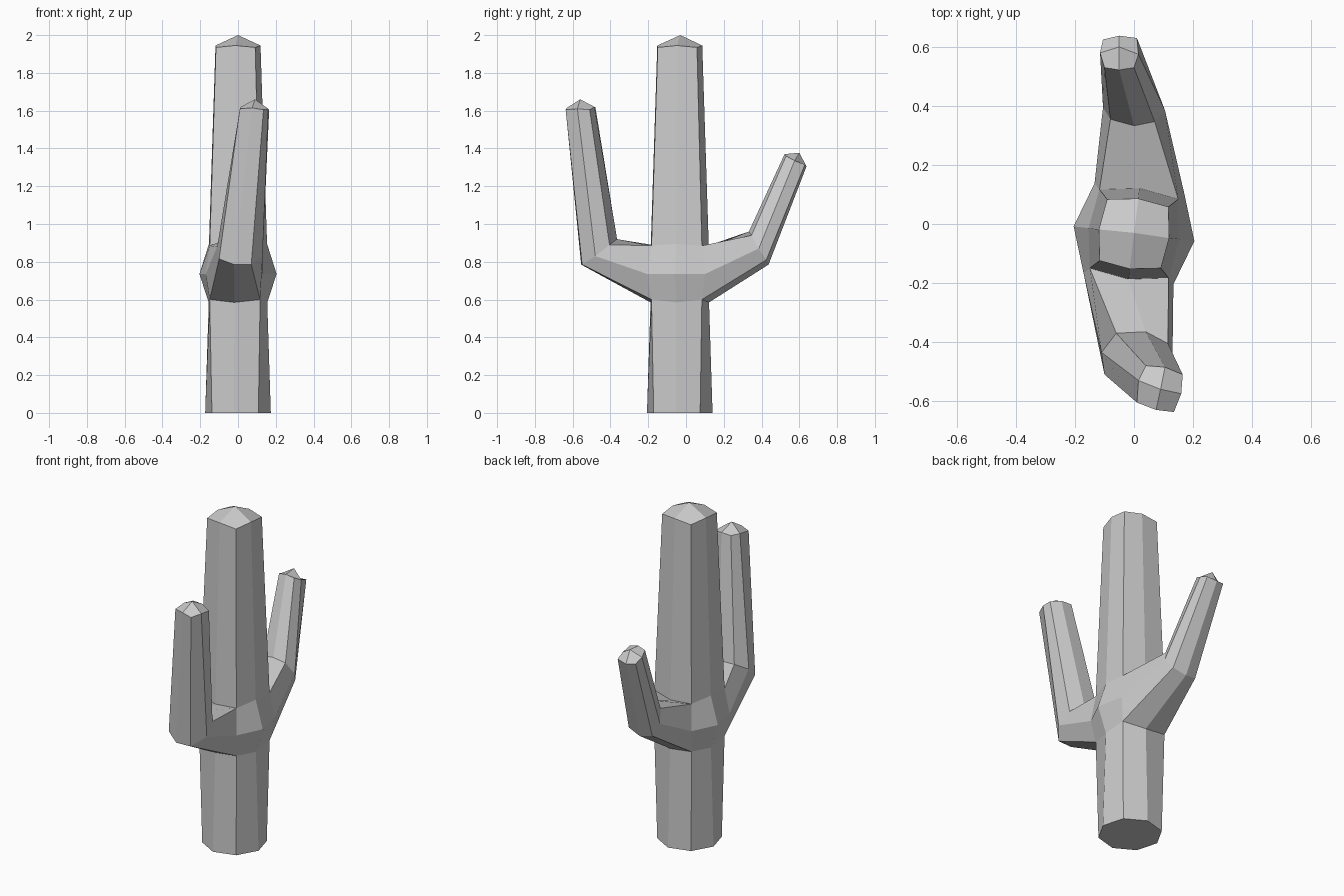
import bpy, bmesh
from math import cos, sin, radians

if "Cube" in bpy.data.objects:
    bpy.data.objects.remove(bpy.data.objects["Cube"])

bm = bmesh.new()
CY = -0.033      # trunk axis offset in y
TURN = -7        # trunk twist in degrees


def ring(points):
    return [bm.verts.new(p) for p in points]


def octagon(r_mid, z_mid, r_corner, z_corner):
    """Trunk ring: even indices are side middles (R, B, L, F), odd are corners."""
    pts = []
    for k in range(8):
        r, z = (r_corner, z_corner) if k % 2 else (r_mid, z_mid)
        a = radians(45 * k + TURN)
        pts.append((r * cos(a), CY + r * sin(a), z))
    return ring(pts)


def bridge(a, b):
    n = len(a)
    for i in range(n):
        j = (i + 1) % n
        bm.faces.new((a[i], a[j], b[j], b[i]))


def cap(loop, tip, start):
    """Four-quad pointed cap."""
    t = bm.verts.new(tip)
    for i in range(start, start + 8, 2):
        bm.faces.new((loop[i % 8], loop[(i + 1) % 8], loop[(i + 2) % 8], t))


# Trunk rings
base = octagon(0.175, 0, 0.175, 0)
low = octagon(0.156, 0.585, 0.19, 0.60)
mid = octagon(0.206, 0.735, 0.217, 0.735)
high = octagon(0.155, 0.875, 0.19, 0.885)
top = octagon(0.12, 1.945, 0.148, 1.935)
for k in (0, 4):
    high[k].co.z = 0.895
bm.faces.new(base)
bridge(base, low)
bridge(high, top)
cap(top, (0, -0.03, 2.0), 0)

# Bulging trunk sides between the arms
for a, b in ((7, 0), (0, 1), (3, 4), (4, 5)):
    bm.faces.new((low[a], low[b], mid[b], mid[a]))
    bm.faces.new((mid[a], mid[b], high[b], high[a]))

# The middle ring is open where the arms grow out
bm.verts.remove(mid[2])
bm.verts.remove(mid[6])


def arm(a, m, b, elbow, end, tip):
    """Arm from trunk opening (corner a, middle m, corner b) to elbow and tip."""
    root = [low[a], low[m], low[b], mid[b], high[b], high[m], high[a], mid[a]]
    e, t = ring(elbow), ring(end)
    bridge(root, e)
    bridge(e, t)
    cap(t, tip, 1)


# Front arm
arm(5, 6, 7,
    [(-.10, -.51, .815), (-.02, -.555, .785), (.07, -.55, .785), (.13, -.48, .83),
     (.115, -.405, .89), (.04, -.365, .92), (-.06, -.37, .92), (-.11, -.435, .88)],
    [(.01, -.605, 1.61), (.075, -.63, 1.615), (.135, -.637, 1.605), (.16, -.575, 1.61),
     (.165, -.51, 1.605), (.105, -.485, 1.62), (.04, -.48, 1.62), (.015, -.53, 1.62)],
    (.09, -.56, 1.66))

# Back arm
arm(1, 2, 3,
    [(.08, .425, .81), (0, .437, .785), (-.075, .425, .80), (-.105, .395, .87),
     (-.08, .355, .94), (0, .333, .96), (.07, .347, .94), (.105, .385, .87)],
    [(.01, .63, 1.315), (-.05, .638, 1.305), (-.105, .625, 1.315), (-.115, .58, 1.34),
     (-.10, .53, 1.36), (-.05, .522, 1.37), (0, .53, 1.36), (.015, .575, 1.335)],
    (-.05, .60, 1.377))

bmesh.ops.recalc_face_normals(bm, faces=bm.faces[:])
mesh = bpy.data.meshes.new("cactus")
bm.to_mesh(mesh)
bm.free()
bpy.context.collection.objects.link(bpy.data.objects.new("cactus", mesh))
